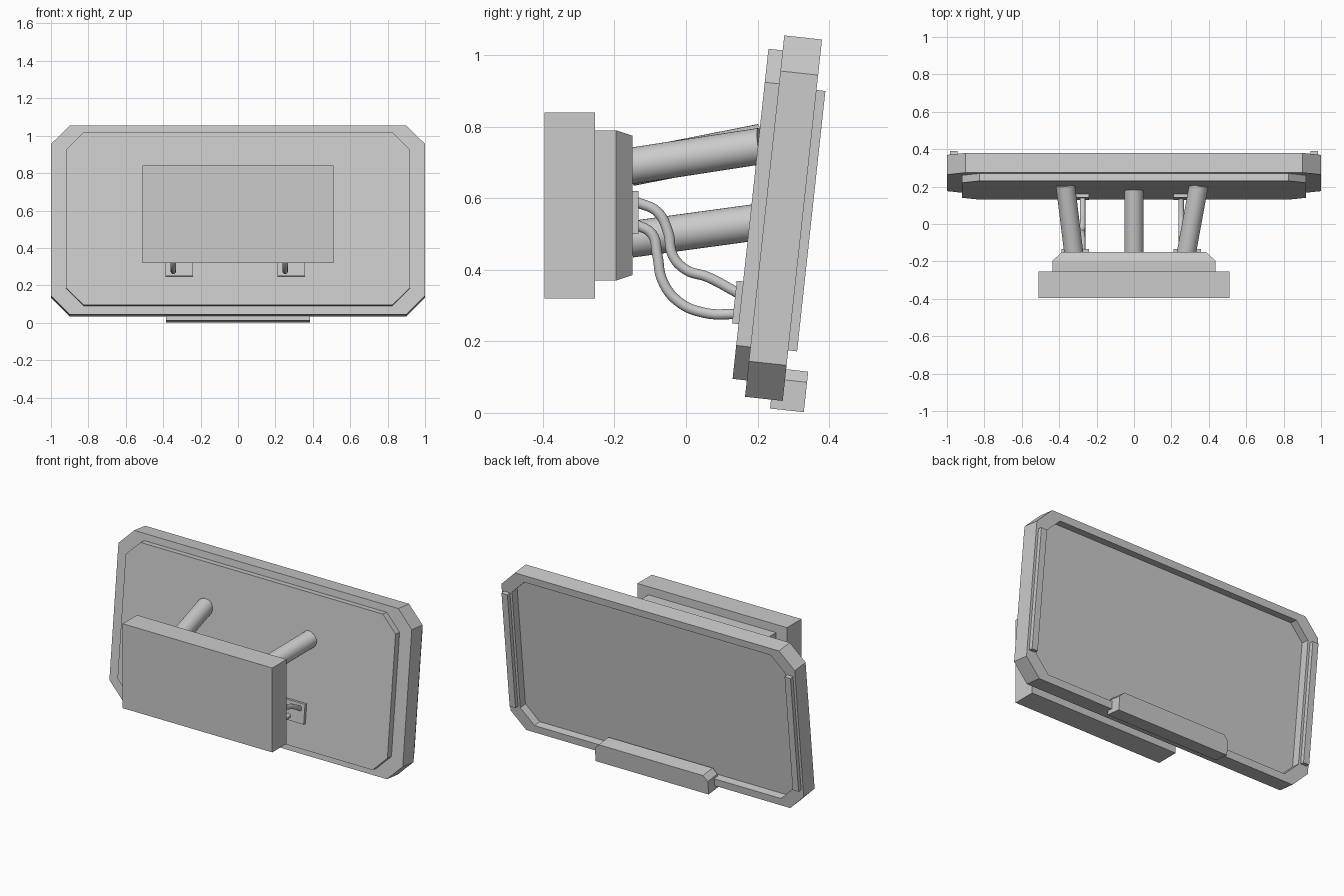
import bpy, bmesh, math
from mathutils import Matrix, Vector

if "Cube" in bpy.data.objects:
    bpy.data.objects.remove(bpy.data.objects["Cube"])

grey = bpy.data.materials.new("light_grey")
grey.use_nodes = True
GREY = (0.6, 0.6, 0.6, 1)
grey.diffuse_color = GREY
grey.node_tree.nodes["Principled BSDF"].inputs["Base Color"].default_value = GREY

# The display leans back: local y is its depth, local z runs up its face
TILT = Matrix.Translation((0, 0.165, 0.045)) @ Matrix.Rotation(math.radians(-6.2), 4, "X")
UPRIGHT = Matrix.Identity(4)


def add_mesh(name, bm, matrix=UPRIGHT):
    bmesh.ops.recalc_face_normals(bm, faces=bm.faces)
    bm.transform(matrix)
    mesh = bpy.data.meshes.new(name)
    bm.to_mesh(mesh)
    bm.free()
    mesh.materials.append(grey)
    obj = bpy.data.objects.new(name, mesh)
    bpy.context.collection.objects.link(obj)
    return obj


def outline(x0, x1, z0, z1, low=0, high=0):
    """Rectangle in x and z with optional cut corners below and above."""
    points = []
    for x, z, cut, dx, dz in ((x0, z0, low, 1, 1), (x1, z0, low, -1, 1),
                              (x1, z1, high, -1, -1), (x0, z1, high, 1, -1)):
        if cut:
            pair = [(x, z + dz * cut), (x + dx * cut, z)]
            points += pair if dx == dz else pair[::-1]
        else:
            points.append((x, z))
    # corners run counter-clockwise
    return points


def loft(name, sections, matrix=UPRIGHT):
    """Join outlines placed at successive depths and cap both ends."""
    bm = bmesh.new()
    rings = [[bm.verts.new((x, y, z)) for x, z in pts] for y, pts in sections]
    for a, b in zip(rings, rings[1:]):
        for i in range(len(a)):
            j = (i + 1) % len(a)
            bm.faces.new((a[i], a[j], b[j], b[i]))
    bm.faces.new(rings[0])
    bm.faces.new(rings[-1])
    return add_mesh(name, bm, matrix)


def block(name, y0, y1, shape, matrix=UPRIGHT):
    return loft(name, [(y0, shape), (y1, shape)], matrix)


def rod(name, start, end, radius):
    start, end = Vector(start), Vector(end)
    axis = end - start
    bm = bmesh.new()
    bmesh.ops.create_cone(bm, cap_ends=True, segments=32, radius1=radius,
                          radius2=radius, depth=axis.length)
    place = Matrix.Translation((start + end) / 2) @ axis.to_track_quat("Z", "Y").to_matrix().to_4x4()
    obj = add_mesh(name, bm, place)
    obj.data.shade_smooth()
    obj.data.set_sharp_from_angle(angle=math.radians(40))


def cable(name, x, path):
    curve = bpy.data.curves.new(name, "CURVE")
    curve.dimensions = "3D"
    curve.bevel_depth = 0.015
    curve.bevel_resolution = 3
    curve.resolution_u = 6
    curve.use_fill_caps = True
    spline = curve.splines.new("BEZIER")
    spline.bezier_points.add(len(path) - 1)
    for point, (y, z) in zip(spline.bezier_points, path):
        point.co = (x, y, z)
        point.handle_left_type = point.handle_right_type = "AUTO"
    curve.materials.append(grey)
    bpy.context.collection.objects.link(bpy.data.objects.new(name, curve))


# Display: frame with recessed screen, front cover, side strips, lower unit
outer = outline(-1, 1, 0, 1.016, 0.1, 0.1)
inner = outline(-0.93, 0.93, 0.045, 0.972, 0.09, 0.09)
loft("screen_frame", [(0, outer), (0.106, outer), (0.106, inner), (0.056, inner)], TILT)
block("screen_cover", -0.04, 0.01, outline(-0.92, 0.92, 0.046, 0.974, 0.094, 0.094), TILT)
for side, x in (("left", 0.945), ("right", -0.985)):
    block(side + "_edge_strip", 0.1, 0.131, outline(x, x + 0.04, 0.142, 0.874), TILT)
block("lower_unit", 0.073, 0.168, outline(-0.385, 0.385, -0.025, 0.089, 0, 0.03), TILT)

# Wall mount: thick plate and a stepped block with bevelled end
block("mount_plate", -0.395, -0.255, outline(-0.51, 0.51, 0.32, 0.84))
step = outline(-0.435, 0.435, 0.37, 0.79)
loft("mount_block", [(-0.26, step), (-0.195, step),
                     (-0.15, outline(-0.385, 0.385, 0.385, 0.775))])

# Support arms
rod("upper_left_arm", (0.28, -0.155, 0.69), (0.347, 0.21, 0.746), 0.051)
rod("upper_right_arm", (-0.322, -0.155, 0.685), (-0.367, 0.21, 0.757), 0.051)
rod("lower_arm", (0, -0.155, 0.485), (0, 0.19, 0.532), 0.051)

# Cable sockets at both ends, with two cables in each pair
high_path = [(-0.14, 0.59), (-0.08, 0.562), (-0.05, 0.505), (-0.037, 0.44),
             (0, 0.4), (0.06, 0.38), (0.145, 0.335)]
low_path = [(-0.14, 0.527), (-0.095, 0.5), (-0.08, 0.44), (-0.066, 0.37),
            (-0.02, 0.31), (0.055, 0.279), (0.14, 0.276)]
for side, x in (("left", 0.21), ("right", -0.388)):
    block(side + "_wall_socket", -0.155, -0.133, outline(x, x + 0.147, 0.5, 0.62))
    block(side + "_screen_socket", -0.058, -0.035, outline(x, x + 0.147, 0.2, 0.32), TILT)
    cable(side + "_low_cable", x + 0.042, low_path)
    cable(side + "_high_cable", x + 0.113, high_path)
